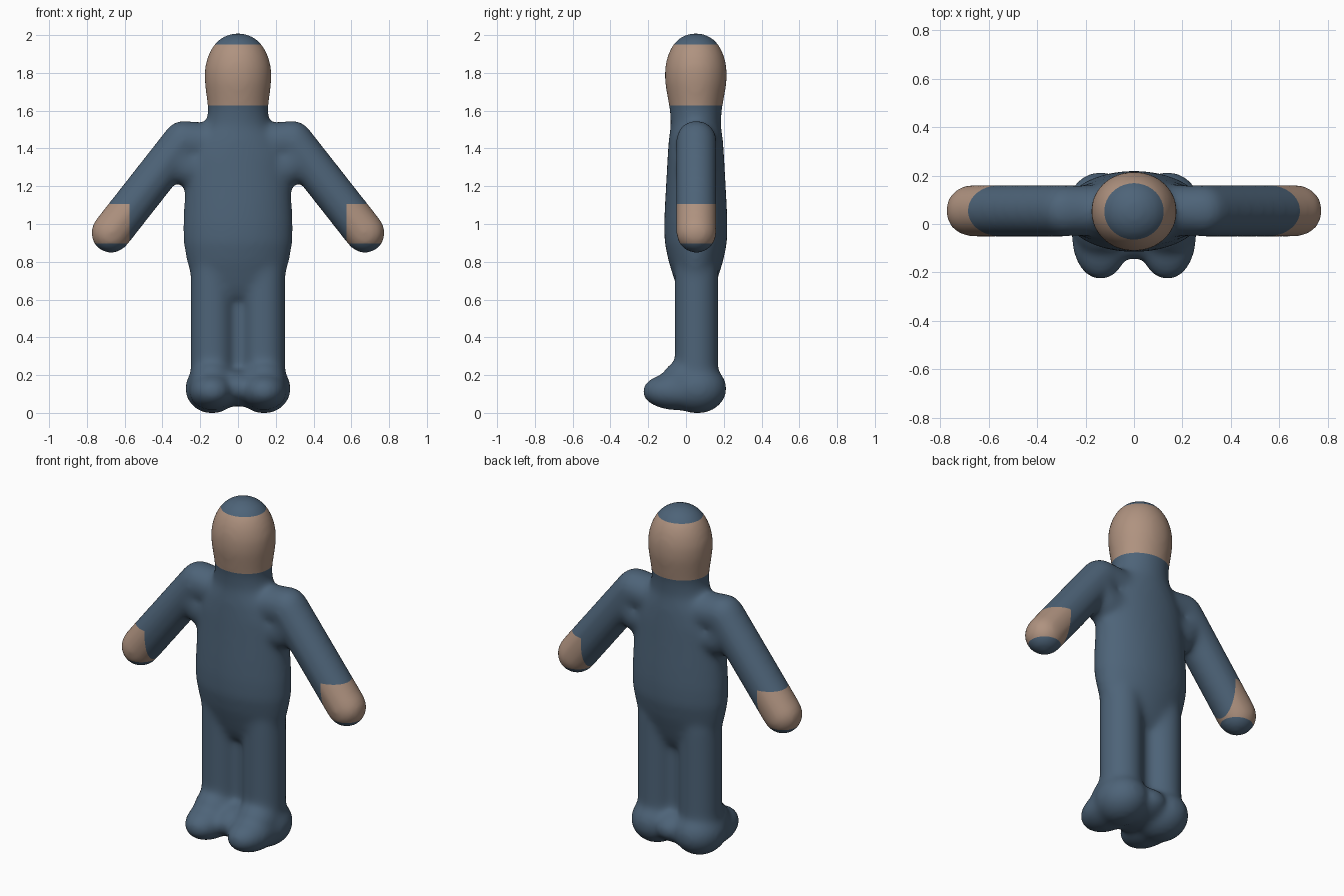
import bpy, bmesh, math
from mathutils import Vector, Matrix

cube = bpy.data.objects.get("Cube")
if cube:
    bpy.data.objects.remove(cube, do_unlink=True)

CY = 0.055  # depth of the figure's centre line


def material(name, rgb):
    m = bpy.data.materials.new(name)
    m.use_nodes = True
    m.diffuse_color = (*rgb, 1)
    m.node_tree.nodes["Principled BSDF"].inputs["Base Color"].default_value = (*rgb, 1)
    return m


def ellipsoid(bm, centre, radii):
    mat = Matrix.Translation(centre) @ Matrix.Diagonal((*radii, 1))
    bmesh.ops.create_uvsphere(bm, u_segments=32, v_segments=20, radius=1, matrix=mat)


def capsule(bm, a, b, r):
    a, b = Vector(a), Vector(b)
    for p in (a, b):
        ellipsoid(bm, p, (r, r, r))
    turn = (b - a).to_track_quat('Z', 'Y').to_matrix().to_4x4()
    bmesh.ops.create_cone(bm, cap_ends=True, segments=32, radius1=r, radius2=r,
                          depth=(b - a).length,
                          matrix=Matrix.Translation((a + b) / 2) @ turn)


def loft(bm, sections, n=40):
    """Stack of ellipses given as (height, half width, half depth)."""
    rings = []
    for z, rx, ry in sections:
        rings.append([bm.verts.new((rx * math.cos(math.tau * i / n),
                                    CY - 0.003 + ry * math.sin(math.tau * i / n), z))
                      for i in range(n)])
    for lo, hi in zip(rings, rings[1:]):
        for i in range(n):
            j = (i + 1) % n
            bm.faces.new((lo[i], lo[j], hi[j], hi[i]))
    bm.faces.new(rings[0][::-1])
    bm.faces.new(rings[-1])


bm = bmesh.new()

# Torso, neck and head
loft(bm, [(0.6, .17, .07), (0.66, .22, .1), (0.72, .25, .12), (0.8, .272, .145),
          (0.9, .29, .166), (1.0, .291, .168), (1.1, .286, .164), (1.2, .282, .158),
          (1.35, .272, .15), (1.44, .23, .144), (1.52, .17, .133), (1.6, .159, .138),
          (1.67, .168, .151), (1.75, .178, .165), (1.82, .178, .165), (1.88, .163, .153),
          (1.93, .14, .132), (1.97, .107, .102), (1.995, .067, .065), (2.008, .02, .02)])

# Web that fuses the legs, and the bridge between the feet
bmesh.ops.create_cube(bm, size=1, matrix=Matrix.Translation((0, CY, .4))
                      @ Matrix.Diagonal((.14, .1, .56, 1)))
ellipsoid(bm, (0, .035, .13), (.12, .185, .1))

for s in (1, -1):
    # Arm, shoulder and armpit
    shoulder = (s * .288, CY, 1.438)
    armpit = (s * .262, CY, 1.295)
    capsule(bm, shoulder, (s * .672, CY, .949), .108)
    capsule(bm, (s * .1, CY, 1.42), shoulder, .106)
    capsule(bm, (s * .15, CY, 1.3), armpit, .104)
    capsule(bm, armpit, (s * .33, CY, 1.37), .104)
    # Leg, ankle and foot
    capsule(bm, (s * .135, CY, .15), (s * .135, CY, .75), .116)
    ellipsoid(bm, (s * .138, 0, .172), (.118, .13, .108))
    ellipsoid(bm, (s * .138, .06, .125), (.143, .157, .133))
    ellipsoid(bm, (s * .138, -.05, .11), (.122, .184, .1))

mesh = bpy.data.meshes.new("body_parts")
bm.to_mesh(mesh)
bm.free()
body = bpy.data.objects.new("body", mesh)
bpy.context.collection.objects.link(body)

# Fuse everything into one soft skin
fuse = body.modifiers.new("fuse", 'REMESH')
fuse.mode = 'VOXEL'
fuse.voxel_size = 0.013
soften = body.modifiers.new("soften", 'SMOOTH')
soften.factor = 0.5
soften.iterations = 34
deps = bpy.context.evaluated_depsgraph_get()
skin_mesh = bpy.data.meshes.new_from_object(body.evaluated_get(deps))
body.modifiers.clear()
body.data = skin_mesh
bpy.data.meshes.remove(mesh)
skin_mesh.name = "body"
skin_mesh.materials.clear()
skin_mesh.materials.append(material("slate blue cloth", (.075, .126, .189)))
skin_mesh.materials.append(material("tan skin", (.43, .29, .215)))

# Stand on the ground, then cut along the colour edges
HEAD, CROWN, CUFF, FINGERTIP, WRIST = 1.628, 1.95, 1.105, 0.897, 0.575
bm = bmesh.new()
bm.from_mesh(skin_mesh)
low = min(v.co.z for v in bm.verts)
bmesh.ops.translate(bm, verts=bm.verts, vec=(0, 0, -low))
cuts = [((0, 0, z), (0, 0, 1)) for z in (HEAD, CROWN, CUFF, FINGERTIP)]
cuts += [((x, 0, 0), (1, 0, 0)) for x in (WRIST, -WRIST)]
for co, no in cuts:
    bmesh.ops.bisect_plane(bm, geom=bm.verts[:] + bm.edges[:] + bm.faces[:],
                           dist=1e-4, plane_co=co, plane_no=no)
for f in bm.faces:
    c = f.calc_center_median()
    face = HEAD < c.z < CROWN
    hand = abs(c.x) > WRIST and FINGERTIP < c.z < CUFF
    f.material_index = 1 if face or hand else 0
    f.smooth = True
bm.to_mesh(skin_mesh)
bm.free()
